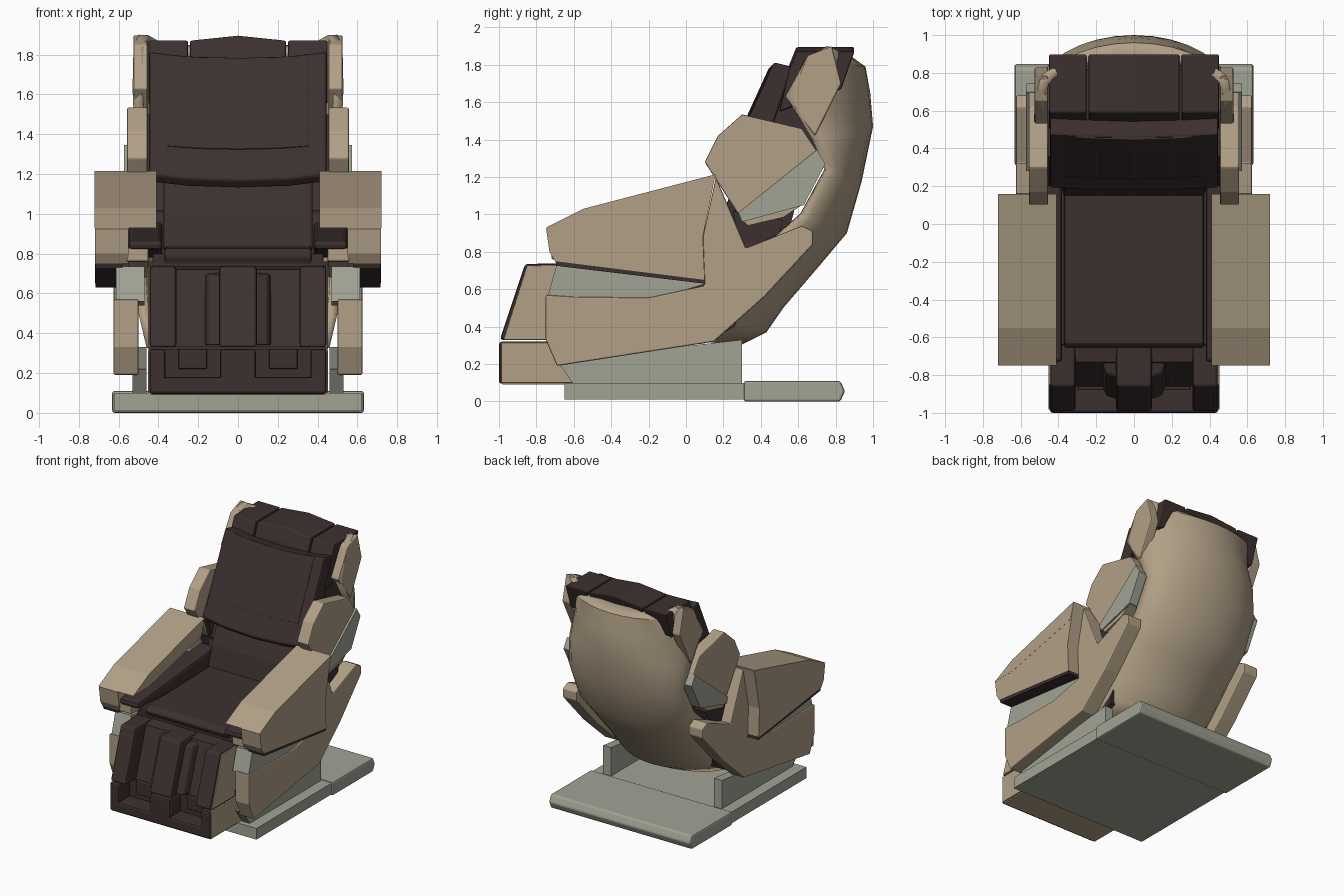
import bpy, bmesh, math


def material(name, rgb):
    m = bpy.data.materials.new(name)
    m.diffuse_color = (*rgb, 1)
    return m


TAN = material("tan_plastic", (0.44, 0.35, 0.24))
DARK = material("dark_leather", (0.045, 0.030, 0.029))
GREY = material("grey_trim", (0.36, 0.37, 0.30))


def finish(name, bm, mat, bevel=0, mirror=False, smooth=None):
    bmesh.ops.recalc_face_normals(bm, faces=bm.faces)
    me = bpy.data.meshes.new(name)
    bm.to_mesh(me)
    bm.free()
    ob = bpy.data.objects.new(name, me)
    bpy.context.collection.objects.link(ob)
    me.materials.append(mat)
    if bevel:
        b = ob.modifiers.new("bevel", 'BEVEL')
        b.width, b.segments, b.limit_method = bevel, 2, 'ANGLE'
        b.angle_limit = math.radians(35)
    if mirror:
        ob.modifiers.new("mirror", 'MIRROR').use_mirror_merge = False
    if smooth:
        bpy.ops.object.select_all(action='DESELECT')
        ob.select_set(True)
        bpy.context.view_layer.objects.active = ob
        bpy.ops.object.shade_smooth_by_angle(angle=math.radians(smooth))
    return ob


def loft(name, profile, stations, mat, bevel=0.0, mirror=False):
    """Sweep a (y, z) profile through (x, dy, dz) stations."""
    bm = bmesh.new()
    rings = [[bm.verts.new((x, y + dy, z + dz)) for y, z in profile]
             for x, dy, dz in stations]
    n = len(profile)
    for a, b in zip(rings, rings[1:]):
        for i in range(n):
            bm.faces.new((a[i], a[(i + 1) % n], b[(i + 1) % n], b[i]))
    bm.faces.new(rings[0])
    bm.faces.new(rings[-1])
    return finish(name, bm, mat, bevel, mirror)


def slab(name, profile, x0, x1, mat, bevel=0.0):
    """Straight extrusion, mirrored to the other side unless it spans x = 0."""
    return loft(name, profile, [(x0, 0, 0), (x1, 0, 0)], mat, bevel, x0 >= 0)


def box(y0, y1, z0, z1):
    return [(y0, z0), (y1, z0), (y1, z1), (y0, z1)]


# floor base and pedestal
slab("base_front", box(-0.65, 0.315, 0.01, 0.10), -0.62, 0.62, GREY)
slab("base_rear", [(0.31, 0), (0.825, 0), (0.85, 0.055), (0.825, 0.11), (0.31, 0.11)],
     -0.632, 0.632, GREY, 0.012)
loft("pedestal_side", [(-0.6, 0.09), (0.3, 0.09), (0.3, 0.33), (-0.69, 0.22)],
     [(0.46, 0, 0), (0.53, 0, 0)], GREY, 0, True)

# body under the seat
slab("seat_body", [(-0.66, 0.25), (0.1, 0.31), (0.26, 0.4), (0.34, 0.6), (0.34, 0.76), (-0.64, 0.76)],
     -0.45, 0.45, DARK)

# back shell: rows of (centre y, centre z, edge y, edge z, half width)
rows = [(0.29, 0.30, 0.00, 0.33, 0.46), (0.43, 0.37, 0.10, 0.50, 0.50),
        (0.52, 0.50, 0.25, 0.65, 0.51), (0.70, 0.71, 0.45, 0.85, 0.51),
        (0.86, 0.90, 0.62, 1.00, 0.51), (0.94, 1.18, 0.75, 1.24, 0.51),
        (1.00, 1.47, 0.68, 1.40, 0.52), (0.985, 1.65, 0.54, 1.63, 0.53),
        (0.96, 1.79, 0.65, 1.84, 0.525), (0.89, 1.84, 0.76, 1.90, 0.50)]
bm = bmesh.new()
grid = []
for yc, zc, ye, ze, w in rows:
    ring = []
    for i in range(17):
        a = math.pi * (i / 16 - 0.5)
        c = math.cos(a)
        ring.append(bm.verts.new((w * math.sin(a), ye + (yc - ye) * c, ze + (zc - ze) * c)))
    grid.append(ring)
for a, b in zip(grid, grid[1:]):
    for i in range(16):
        bm.faces.new((a[i], a[i + 1], b[i + 1], b[i]))
shell = finish("back_shell", bm, TAN, smooth=35)
s = shell.modifiers.new("thickness", 'SOLIDIFY')
s.thickness, s.offset = 0.05, -1

# curled head wing inside each shell edge
slab("head_wing", [(0.53, 1.63), (0.65, 1.85), (0.78, 1.9), (0.83, 1.7), (0.69, 1.42)],
     0.455, 0.526, TAN, 0.008)

# side panels with grey inserts
slab("side_panel", [(-0.75, 0.57), (-0.75, 0.33), (-0.69, 0.19), (0.15, 0.32), (0.42, 0.56),
                    (0.68, 0.84), (0.68, 0.91), (0.62, 0.94), (0.32, 0.82), (0.16, 1.20),
                    (0.09, 0.88), (0.10, 0.62), (-0.2, 0.555), (-0.6, 0.56)],
     0.50, 0.625, TAN, 0.008)
slab("side_insert", [(-0.74, 0.56), (-0.69, 0.735), (0.11, 0.63), (-0.2, 0.54), (-0.6, 0.54)],
     0.47, 0.612, GREY)

# armrests
slab("arm_top", [(-0.75, 0.93), (-0.55, 1.03), (0.16, 1.215), (0.12, 1.08), (-0.55, 0.93)],
     0.41, 0.72, TAN)
slab("arm_wall", [(-0.748, 0.925), (-0.55, 1.02), (0.155, 1.2), (0.09, 0.88), (0.10, 0.65),
                  (-0.70, 0.75), (-0.73, 0.80)], 0.55, 0.719, TAN)
slab("arm_ledge", [(-0.72, 0.76), (-0.72, 0.83), (0.1, 0.83), (0.1, 0.68)], 0.45, 0.56, TAN, 0.01)
slab("arm_seam", [(-0.70, 0.752), (0.10, 0.655), (0.10, 0.63), (-0.69, 0.725)], 0.58, 0.716, DARK)
slab("arm_inner_pad", [(-0.73, 0.82), (-0.73, 0.87), (0.1, 0.94), (0.26, 0.96), (0.26, 0.78)],
     0.38, 0.55, DARK, 0.02)

# seat
slab("seat_cushion", [(-0.63, 0.73), (-0.66, 0.79), (-0.63, 0.825), (0.22, 0.84), (0.22, 0.73)],
     -0.37, 0.37, DARK, 0.012)
slab("seat_skirt", box(-0.64, 0.3, 0.72, 0.80), -0.43, 0.43, DARK, 0.01)

# backrest cushions
slab("backrest_body", [(0.17, 0.78), (0.31, 1.15), (0.53, 1.74), (0.82, 1.74), (0.76, 1.45),
                       (0.64, 1.25), (0.56, 0.95), (0.36, 0.78)], -0.43, 0.43, DARK)
slab("lumbar_pad", [(0.145, 0.82), (0.19, 1.0), (0.29, 1.22), (0.4, 1.22), (0.3, 0.8)],
     -0.375, 0.375, DARK, 0.015)
bow = [(-0.445, 0.01, 0.03), (-0.25, 0, 0.008), (0, -0.005, 0), (0.25, 0, 0.008), (0.445, 0.01, 0.03)]
loft("back_pillow", [(0.46, 1.785), (0.18, 1.17), (0.22, 1.13), (0.36, 1.17), (0.56, 1.76)],
     bow, DARK, 0.012)
loft("pillow_panel", [(0.449, 1.785), (0.239, 1.325), (0.28, 1.32), (0.48, 1.775)],
     [(x * 0.81, dy, dz * 0.5) for x, dy, dz in bow], DARK, 0.006)
head = [(0.5, 1.55), (0.55, 1.77), (0.59, 1.87), (0.90, 1.87), (0.83, 1.67)]
loft("headrest_centre", head, [(-0.24, 0, 0), (0, 0, 0.025), (0.24, 0, 0)], DARK, 0.008)
slab("headrest_side", head, 0.252, 0.45, DARK, 0.008)

# shoulder wings
slab("shoulder_wing", [(0.10, 1.28), (0.17, 1.42), (0.30, 1.535), (0.62, 1.46), (0.70, 1.34),
                       (0.28, 1.0), (0.19, 1.14)], 0.455, 0.557, TAN, 0.008)
slab("shoulder_insert", [(0.70, 1.345), (0.745, 1.27), (0.63, 1.05), (0.30, 0.96), (0.28, 1.01)],
     0.455, 0.572, GREY)
slab("shoulder_trim", [(0.30, 0.97), (0.62, 1.05), (0.52, 0.985), (0.33, 0.94)], 0.455, 0.56, TAN)
slab("shoulder_pad", [(0.25, 1.02), (0.52, 0.97), (0.50, 0.90), (0.30, 0.80)], 0.36, 0.54, DARK)
slab("shoulder_inner_pad", [(0.20, 1.2), (0.36, 1.5), (0.6, 1.45), (0.6, 1.25), (0.3, 0.95)],
     0.42, 0.46, DARK)

# leg rest: ridges around two calf channels
ridge = [(-0.995, 0.33), (-0.86, 0.735), (-0.64, 0.74), (-0.68, 0.33)]
slab("calf_centre", ridge, -0.095, 0.095, DARK, 0.015)
slab("calf_outer", ridge, 0.31, 0.445, DARK, 0.015)
slab("calf_back", [(-0.86, 0.33), (-0.73, 0.72), (-0.64, 0.735), (-0.68, 0.33)], 0.09, 0.32, DARK)
loft("calf_pad", [(-0.93, 0.34), (-0.81, 0.69), (-0.70, 0.71), (-0.75, 0.34)],
     [(0.09, 0, 0), (0.15, 0.02, 0), (0.17, 0.09, 0)], DARK, 0.01, True)
slab("calf_side_panel", [(-0.975, 0.33), (-0.85, 0.725), (-0.66, 0.73), (-0.68, 0.33)],
     0.43, 0.452, TAN, 0.004)

# foot box
slab("foot_base", box(-1.0, -0.6, 0.095, 0.18), -0.445, 0.445, DARK, 0.015)
slab("foot_centre", box(-1.0, -0.6, 0.12, 0.32), -0.09, 0.09, DARK, 0.015)
slab("foot_outer", box(-1.0, -0.6, 0.12, 0.32), 0.365, 0.445, DARK, 0.015)
slab("foot_heel", box(-0.86, -0.6, 0.15, 0.32), 0.08, 0.37, DARK)
slab("foot_heel_pad", box(-0.88, -0.8, 0.22, 0.32), 0.155, 0.30, DARK, 0.008)
slab("foot_side_panel", box(-0.985, -0.6, 0.10, 0.315), 0.43, 0.452, TAN, 0.004)
slab("foot_underside", box(-0.98, -0.6, 0.09, 0.12), -0.44, 0.44, TAN)
